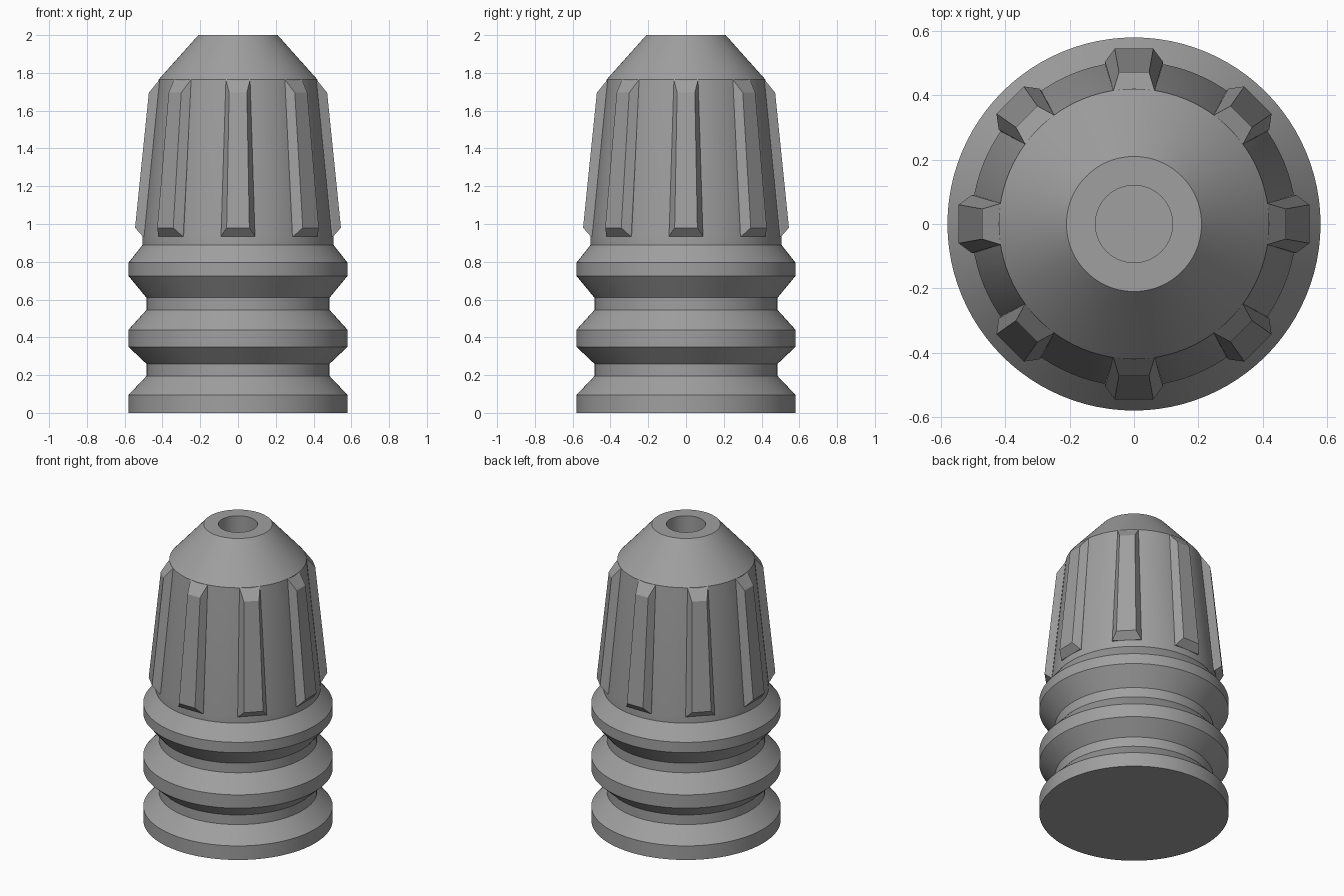
import bpy, bmesh, math
from mathutils import Matrix, Vector

cube = bpy.data.objects.get("Cube")
if cube:
    bpy.data.objects.remove(cube, do_unlink=True)

SEGMENTS = 96
RIBS = 8

grey = bpy.data.materials.new("mid_grey")
grey.use_nodes = True
colour = (0.35, 0.35, 0.35, 1)
grey.diffuse_color = colour
grey.node_tree.nodes["Principled BSDF"].inputs["Base Color"].default_value = colour


def finish(name, bm):
    bmesh.ops.recalc_face_normals(bm, faces=bm.faces)
    mesh = bpy.data.meshes.new(name)
    bm.to_mesh(mesh)
    bm.free()
    mesh.materials.append(grey)
    obj = bpy.data.objects.new(name, mesh)
    bpy.context.collection.objects.link(obj)
    bpy.ops.object.select_all(action='DESELECT')
    obj.select_set(True)
    bpy.context.view_layer.objects.active = obj
    bpy.ops.object.shade_smooth_by_angle(angle=math.radians(25))
    return obj


def lathe(name, profile):
    bm = bmesh.new()
    verts = [bm.verts.new((r, 0, z)) for r, z in profile]
    edges = [bm.edges.new(pair) for pair in zip(verts, verts[1:])]
    bmesh.ops.spin(bm, geom=verts + edges, cent=(0, 0, 0), axis=(0, 0, 1),
                   angle=math.tau, steps=SEGMENTS, use_duplicate=False)
    bmesh.ops.remove_doubles(bm, verts=bm.verts, dist=1e-4)
    return finish(name, bm)


# Ringed sleeve, tapered grip, conical nose and blind bore
lathe("ringed_body", [
    (0, 0), (0.58, 0), (0.58, 0.095), (0.485, 0.195), (0.485, 0.26),
    (0.58, 0.35), (0.58, 0.44), (0.485, 0.545), (0.485, 0.61),
    (0.58, 0.725), (0.58, 0.795), (0.505, 0.89), (0.505, 0.94),
    (0.42, 1.765), (0.21, 2), (0.12, 2), (0.12, 1.7), (0, 1.7)])

# Grip ribs: bevelled bars following the taper
bm = bmesh.new()
sections = [  # radius, half width, height
    (0.46, 0.09, 0.935), (0.505, 0.09, 0.935), (0.545, 0.06, 0.98),
    (0.472, 0.047, 1.695), (0.415, 0.064, 1.765), (0.37, 0.064, 1.765)]
for i in range(RIBS):
    turn = Matrix.Rotation(i * math.tau / RIBS, 3, 'Z')
    sides = [[bm.verts.new(turn @ Vector((r, s * w, z))) for r, w, z in sections]
             for s in (-1, 1)]
    a, b = sides
    for j in range(len(sections)):
        k = (j + 1) % len(sections)
        bm.faces.new((a[j], a[k], b[k], b[j]))
    for side in sides:
        bm.faces.new(side[1:5])
        bm.faces.new((side[0], side[1], side[4], side[5]))
finish("grip_ribs", bm)
